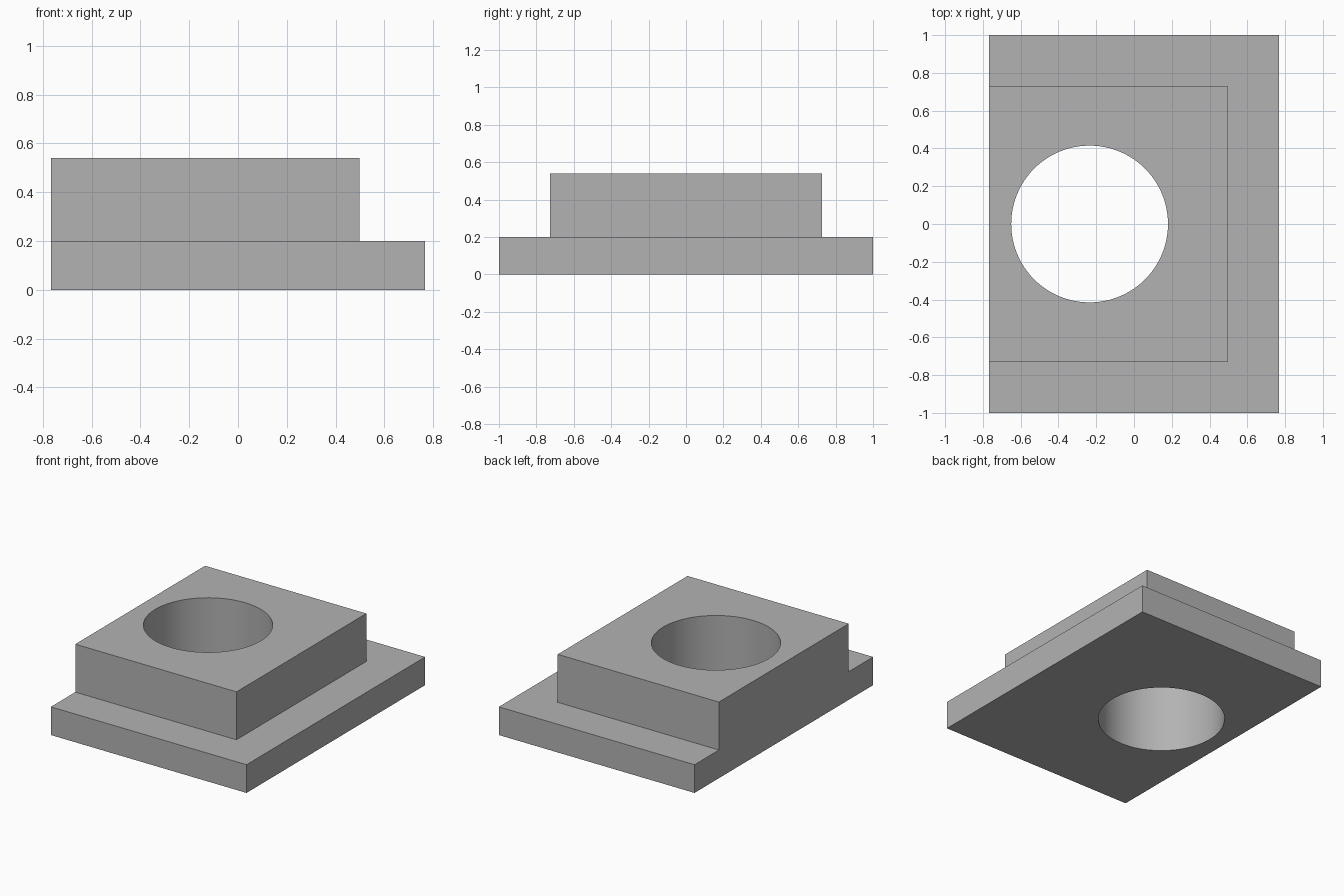
import bpy
import bmesh
from mathutils import Matrix, Vector

cube = bpy.data.objects.get("Cube")
if cube:
    bpy.data.objects.remove(cube, do_unlink=True)

LEFT_FACE = -0.767        # side shared by plate and block
PLATE_TOP, BLOCK_TOP = 0.2, 0.54

grey = bpy.data.materials.new("plain grey")
grey.use_nodes = True
grey.diffuse_color = (0.45, 0.45, 0.45, 1)
grey.node_tree.nodes["Principled BSDF"].inputs["Base Color"].default_value = grey.diffuse_color


def make_object(name, bm):
    mesh = bpy.data.meshes.new(name)
    bm.to_mesh(mesh)
    bm.free()
    mesh.materials.append(grey)
    obj = bpy.data.objects.new(name, mesh)
    bpy.context.collection.objects.link(obj)
    return obj


def box(name, low, high):
    low, high = Vector(low), Vector(high)
    bm = bmesh.new()
    matrix = Matrix.Translation((low + high) / 2) @ Matrix.Diagonal((*(high - low), 1))
    bmesh.ops.create_cube(bm, size=1, matrix=matrix)
    return make_object(name, bm)


def combine(target, other, operation):
    mod = target.modifiers.new(operation.title(), "BOOLEAN")
    mod.operation = operation
    mod.solver = "EXACT"
    mod.object = other
    bpy.context.view_layer.objects.active = target
    bpy.ops.object.modifier_apply(modifier=mod.name)
    bpy.data.objects.remove(other, do_unlink=True)


# Wide base plate with a raised block flush along one side
body = box("bored_block", (LEFT_FACE, -1, 0), (-LEFT_FACE, 1, PLATE_TOP))
block = box("raised_block", (LEFT_FACE, -0.727, 0.1), (0.497, 0.727, BLOCK_TOP))
combine(body, block, "UNION")

# Round bore through plate and block
bm = bmesh.new()
bmesh.ops.create_cone(bm, cap_ends=True, segments=96, radius1=0.415, radius2=0.415,
                      depth=2, matrix=Matrix.Translation((-0.235, 0, 0.3)))
combine(body, make_object("bore_cutter", bm), "DIFFERENCE")

# Merge the flush side into one face, then smooth only the bore
bm = bmesh.new()
bm.from_mesh(body.data)
bmesh.ops.dissolve_limit(bm, angle_limit=0.01, verts=bm.verts, edges=bm.edges)
bm.to_mesh(body.data)
bm.free()
bpy.ops.object.select_all(action="DESELECT")
body.select_set(True)
bpy.context.view_layer.objects.active = body
bpy.ops.object.shade_smooth_by_angle(angle=0.5)
